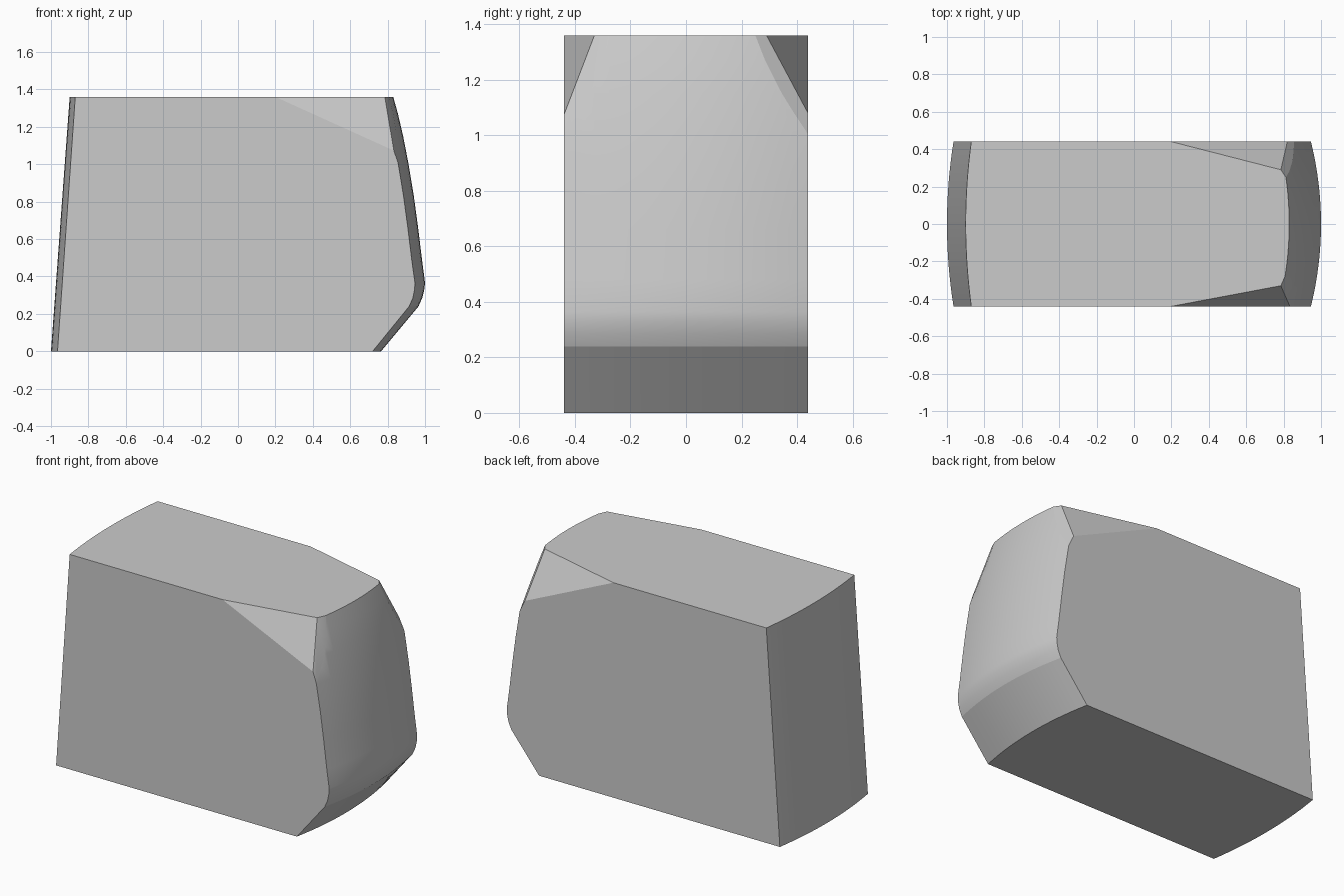
import bpy
import bmesh
import math
from mathutils import Vector

if "Cube" in bpy.data.objects:
    bpy.data.objects.remove(bpy.data.objects["Cube"])

HALF_WIDTH = 0.44
HEIGHT = 1.36
STEPS = 16

# Nose profile on the centre line: x, z and how far it curves back at the sides
NOSE = [
    (0.765, 0.0, 0.045), (0.965, 0.24, 0.05), (0.985, 0.285, 0.05),
    (0.996, 0.33, 0.052), (1.0, 0.365, 0.054), (0.985, 0.48, 0.055),
    (0.963, 0.66, 0.055), (0.94, 0.83, 0.055), (0.912, 1.0, 0.055),
    (0.883, 1.15, 0.055), (0.855, 1.27, 0.055), (0.83, HEIGHT, 0.055),
]
TAIL = [(-0.90, HEIGHT, -0.03), (-1.0, 0.0, -0.035)]


def section(bm, y):
    """One side-profile loop, with both ends bowed across the width."""
    bow = (y / HALF_WIDTH) ** 2
    return [bm.verts.new((x - d * bow, y, z)) for x, z, d in NOSE + TAIL]


def slice_corner(bm, a, b, c):
    """Cut a flat chamfer through three points, keeping the body side."""
    a, b, c = Vector(a), Vector(b), Vector(c)
    n = (b - a).cross(c - a).normalized()
    if n.dot(a - Vector((0, 0, 0.6))) < 0:
        n = -n
    bmesh.ops.bisect_plane(bm, geom=bm.verts[:] + bm.edges[:] + bm.faces[:],
                           dist=1e-5, plane_co=a, plane_no=n, clear_outer=True)
    rim = [e for e in bm.edges if e.is_boundary]
    bmesh.ops.holes_fill(bm, edges=rim, sides=0)


# Body lofted across the width
bm = bmesh.new()
loops = [section(bm, HALF_WIDTH * (2 * i / STEPS - 1)) for i in range(STEPS + 1)]
count = len(loops[0])
for p, q in zip(loops, loops[1:]):
    for k in range(count):
        j = (k + 1) % count
        bm.faces.new((p[k], p[j], q[j], q[k]))
bm.faces.new(loops[0])
bm.faces.new(loops[-1])

# Upper nose corners: a large chamfer and a narrow transition facet on each side
for side, inner, tip in ((-1, 0.33, 0.27), (1, 0.29, 0.25)):
    y = side * HALF_WIDTH
    corner = (0.785, side * inner, HEIGHT)
    slice_corner(bm, (0.2, y, HEIGHT), (0.84, y, 1.07), corner)
    slice_corner(bm, corner, (0.812, side * tip, HEIGHT), (0.858, y, 1.0))

bmesh.ops.dissolve_limit(bm, angle_limit=math.radians(0.1),
                         verts=bm.verts[:], edges=bm.edges[:])
bmesh.ops.recalc_face_normals(bm, faces=bm.faces[:])
mesh = bpy.data.meshes.new("rounded_block")
bm.to_mesh(mesh)
bm.free()

body = bpy.data.objects.new("rounded_block", mesh)
bpy.context.collection.objects.link(body)
bpy.context.view_layer.objects.active = body
body.select_set(True)
bpy.ops.object.shade_smooth_by_angle(angle=math.radians(15))
